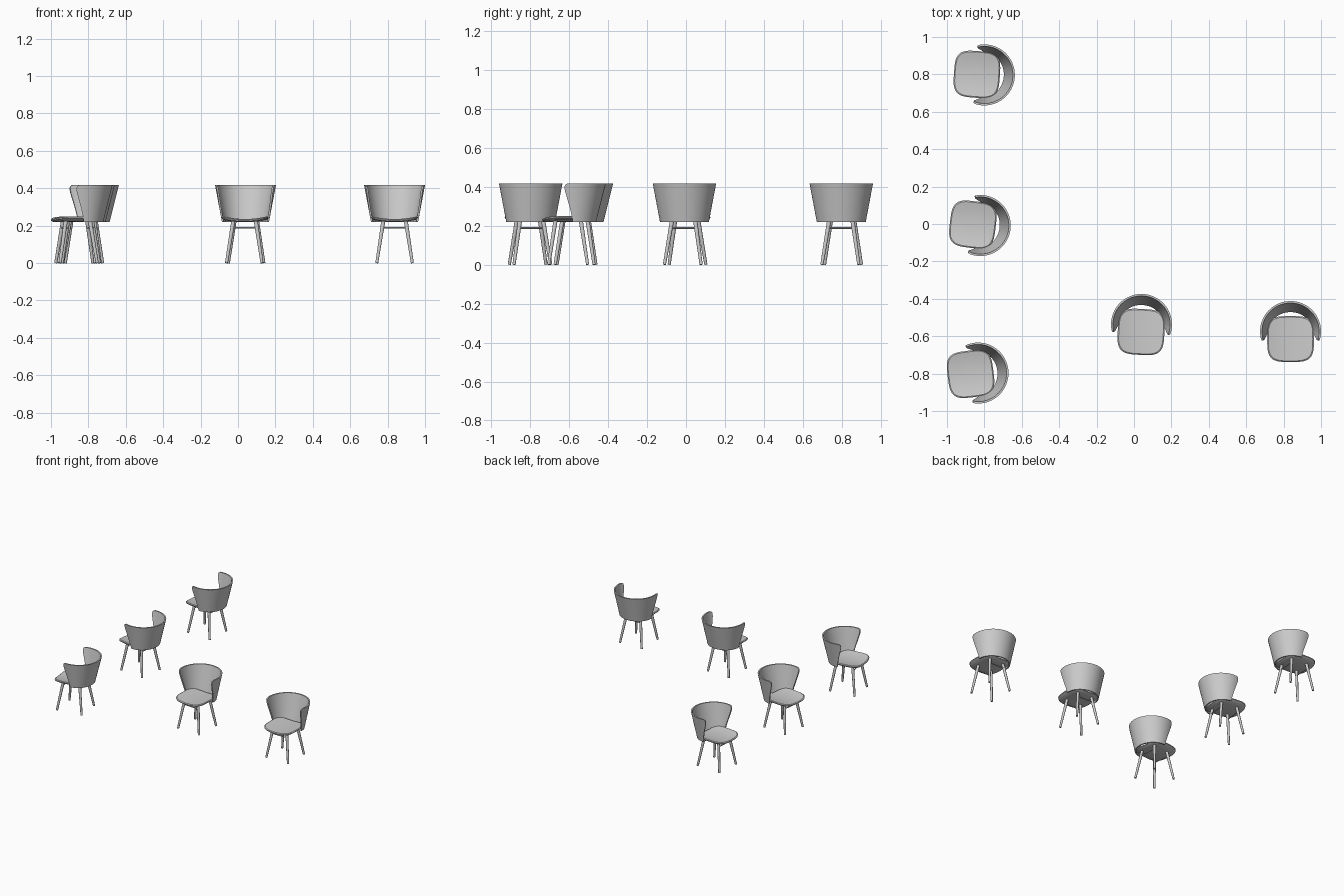
import bpy, bmesh, math
from mathutils import Vector

cube = bpy.data.objects.get("Cube")
if cube:
    bpy.data.objects.remove(cube)

grey = bpy.data.materials.new("light_grey")
grey.use_nodes = True
colour = (0.6, 0.6, 0.6, 1)
grey.diffuse_color = colour
grey.node_tree.nodes["Principled BSDF"].inputs["Base Color"].default_value = colour


def finish(bm, name):
    bmesh.ops.recalc_face_normals(bm, faces=bm.faces[:])
    mesh = bpy.data.meshes.new(name)
    bm.to_mesh(mesh)
    bm.free()
    mesh.materials.append(grey)
    return mesh


def bridge(bm, a, b):
    n = len(a)
    for k in range(n):
        bm.faces.new((a[k], a[(k + 1) % n], b[(k + 1) % n], b[k]))


# Backrest: flared thin shell, cross-section swept round the seat
def make_backrest():
    bm = bmesh.new()
    # height fraction, extra wrap angle past the half circle
    profile = [(0, 3), (0.2, 6), (0.4, 10), (0.6, 14), (0.8, 17.5),
               (0.9, 18), (0.96, 16.5), (1, 12)]
    columns = 40
    rings = []
    for c in range(columns + 1):
        u = 2 * c / columns - 1
        ring = []
        for inset, rows in ((0, profile), (0.01, profile[::-1])):
            for t, wrap in rows:
                a = math.radians(90 + u * (90 + wrap))
                half = 0.126 + 0.037 * t - inset
                deep = 0.114 + 0.049 * t - inset
                ring.append(bm.verts.new((half * math.cos(a), deep * math.sin(a),
                                          0.22 + 0.197 * t)))
        rings.append(ring)
    for a, b in zip(rings, rings[1:]):
        bridge(bm, a, b)
    # close both front edges
    for ring in (rings[0], rings[-1]):
        n = len(ring)
        for k in range(n // 2 - 1):
            bm.faces.new((ring[k], ring[k + 1], ring[n - 2 - k], ring[n - 1 - k]))
    return finish(bm, "backrest")


# Seat: rounded square pad, dished so the sides rise
def make_seat():
    bm = bmesh.new()
    sides = 48
    layers = [(0.25, 0), (0.5, 0), (0.75, 0), (0.95, 0), (1, -0.005),
              (0.99, -0.011), (0.9, -0.017), (0.5, -0.017)]
    rings = []
    for r, drop in layers:
        ring = []
        for k in range(sides):
            a = math.tau * k / sides
            c, s = math.cos(a), math.sin(a)
            x = 0.125 * r * math.copysign(abs(c) ** 0.55, c)
            y = 0.123 * r * math.copysign(abs(s) ** 0.55, s)
            z = 0.235 + 0.015 * (x / 0.125) ** 2 + drop
            ring.append(bm.verts.new((x, y - 0.04, z)))
        rings.append(ring)
    for a, b in zip(rings, rings[1:]):
        bridge(bm, a, b)
    bm.faces.new(rings[0])
    bm.faces.new(rings[-1])
    return finish(bm, "seat")


def add_rod(bm, start, end, r1, r2):
    start, end = Vector(start), Vector(end)
    axis = end - start
    turn = axis.to_track_quat('Z', 'Y').to_matrix().to_4x4()
    turn.translation = (start + end) / 2
    bmesh.ops.create_cone(bm, cap_ends=True, segments=12, radius1=r1, radius2=r2,
                          depth=axis.length, matrix=turn)


# Legs: four splayed tapered rods with thin crossbars
def make_legs():
    bm = bmesh.new()
    for foot_y, top_y in ((-0.13, -0.095), (0.07, 0.035)):
        for side in (-1, 1):
            add_rod(bm, (side * 0.095, foot_y, 0), (side * 0.06, top_y, 0.226),
                    0.008, 0.011)
        bar_y = top_y + (foot_y - top_y) * 0.17
        add_rod(bm, (-0.066, bar_y, 0.188), (0.066, bar_y, 0.188), 0.004, 0.004)
    return finish(bm, "legs")


parts = [("backrest", make_backrest()), ("seat", make_seat()), ("legs", make_legs())]

# Five chairs: x, y, turn in degrees
chairs = [(-0.80, 0.797, -94), (-0.822, -0.008, -97), (-0.834, -0.797, -83),
          (0.04, -0.537, -3), (0.837, -0.575, 0)]

bpy.ops.object.select_all(action='DESELECT')
for i, (x, y, turn) in enumerate(chairs, 1):
    for name, mesh in parts:
        obj = bpy.data.objects.new(f"chair_{i}_{name}", mesh)
        obj.location = (x, y, 0)
        obj.rotation_euler.z = math.radians(turn)
        bpy.context.collection.objects.link(obj)
        if i == 1:
            obj.select_set(True)
            bpy.context.view_layer.objects.active = obj
    if i == 1:
        bpy.ops.object.shade_smooth_by_angle(angle=math.radians(35))
